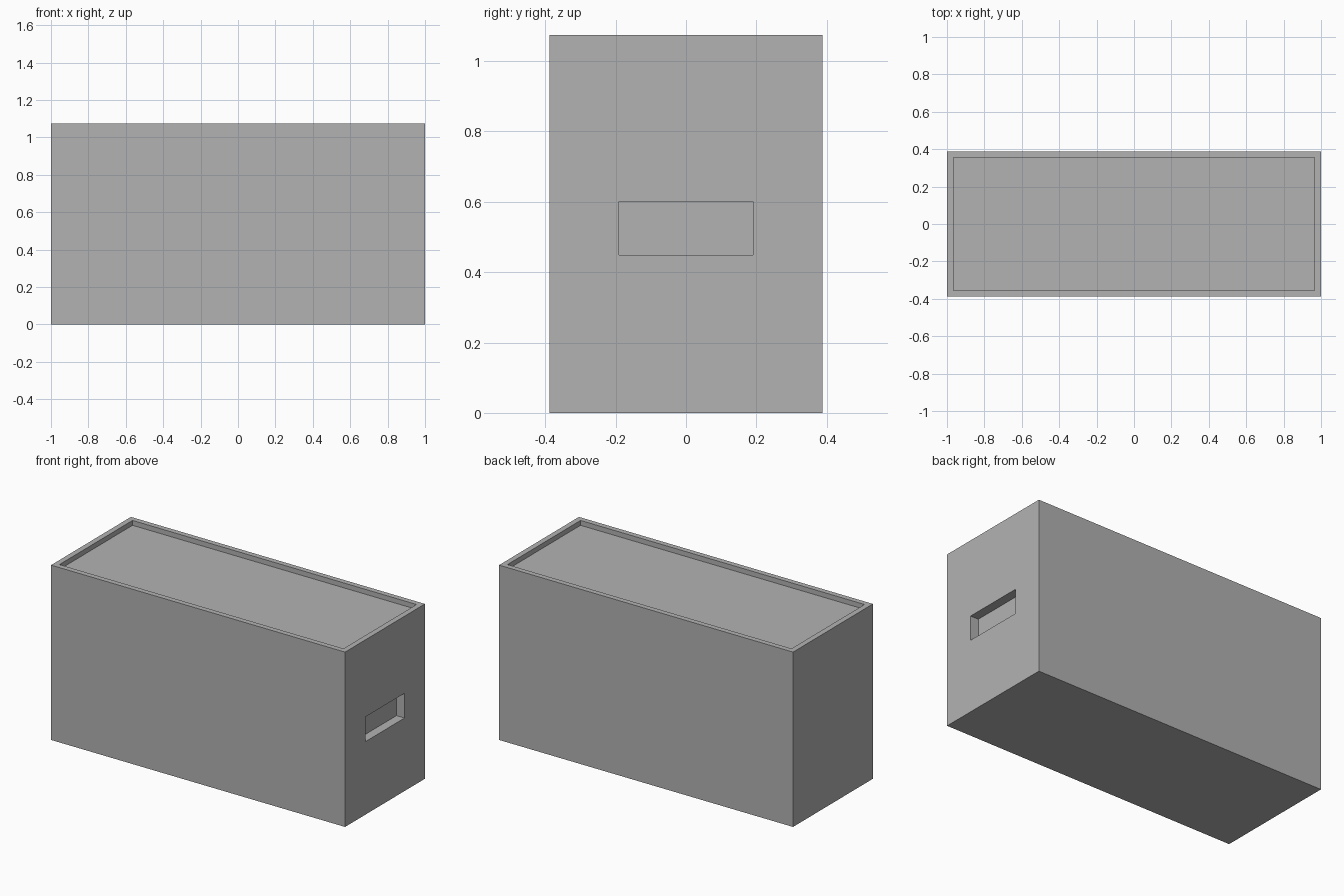
import bpy
import bmesh
from mathutils import Vector

cube = bpy.data.objects.get("Cube")
if cube:
    bpy.data.objects.remove(cube, do_unlink=True)

LENGTH, WIDTH, HEIGHT = 2.0, 0.776, 1.075

# Plain grey material
grey = bpy.data.materials.new("grey")
grey.use_nodes = True
colour = (0.448, 0.448, 0.448, 1)
grey.diffuse_color = colour
grey.node_tree.nodes["Principled BSDF"].inputs["Base Color"].default_value = colour


def recess(bm, direction, centre, half, depth):
    """Cut a rectangular pocket into the outer face that looks along direction."""
    direction = Vector(direction)
    bm.normal_update()
    face = max(bm.faces, key=lambda f: f.calc_center_median().dot(direction))
    middle = face.calc_center_median()

    def fit(offset):
        for v in face.verts:
            for i in range(3):
                if not direction[i]:
                    side = 1 if v.co[i] > middle[i] else -1
                    v.co[i] = centre[i] + side * half[i]
            v.co += direction * offset

    # Rim around the opening, then walls down to the pocket floor
    bmesh.ops.inset_individual(bm, faces=[face], thickness=0.02)
    fit(0)
    middle = face.calc_center_median()
    bmesh.ops.inset_individual(bm, faces=[face], thickness=0.01)
    fit(-depth)


# Box body
bm = bmesh.new()
bmesh.ops.create_cube(bm, size=1)
bmesh.ops.scale(bm, vec=(LENGTH, WIDTH, HEIGHT), verts=bm.verts)
bmesh.ops.translate(bm, vec=(0, 0, HEIGHT / 2), verts=bm.verts)

# Sunken top panel with a thin rim, and a hand hold on the left end
recess(bm, (0, 0, 1), (0, 0, 0), (0.966, 0.355, 0), 0.03)
recess(bm, (1, 0, 0), (0, 0, 0.525), (0, 0.19, 0.076), 0.055)
bmesh.ops.recalc_face_normals(bm, faces=bm.faces)

mesh = bpy.data.meshes.new("box_body")
bm.to_mesh(mesh)
bm.free()
mesh.materials.append(grey)
box = bpy.data.objects.new("box_body", mesh)
bpy.context.collection.objects.link(box)
